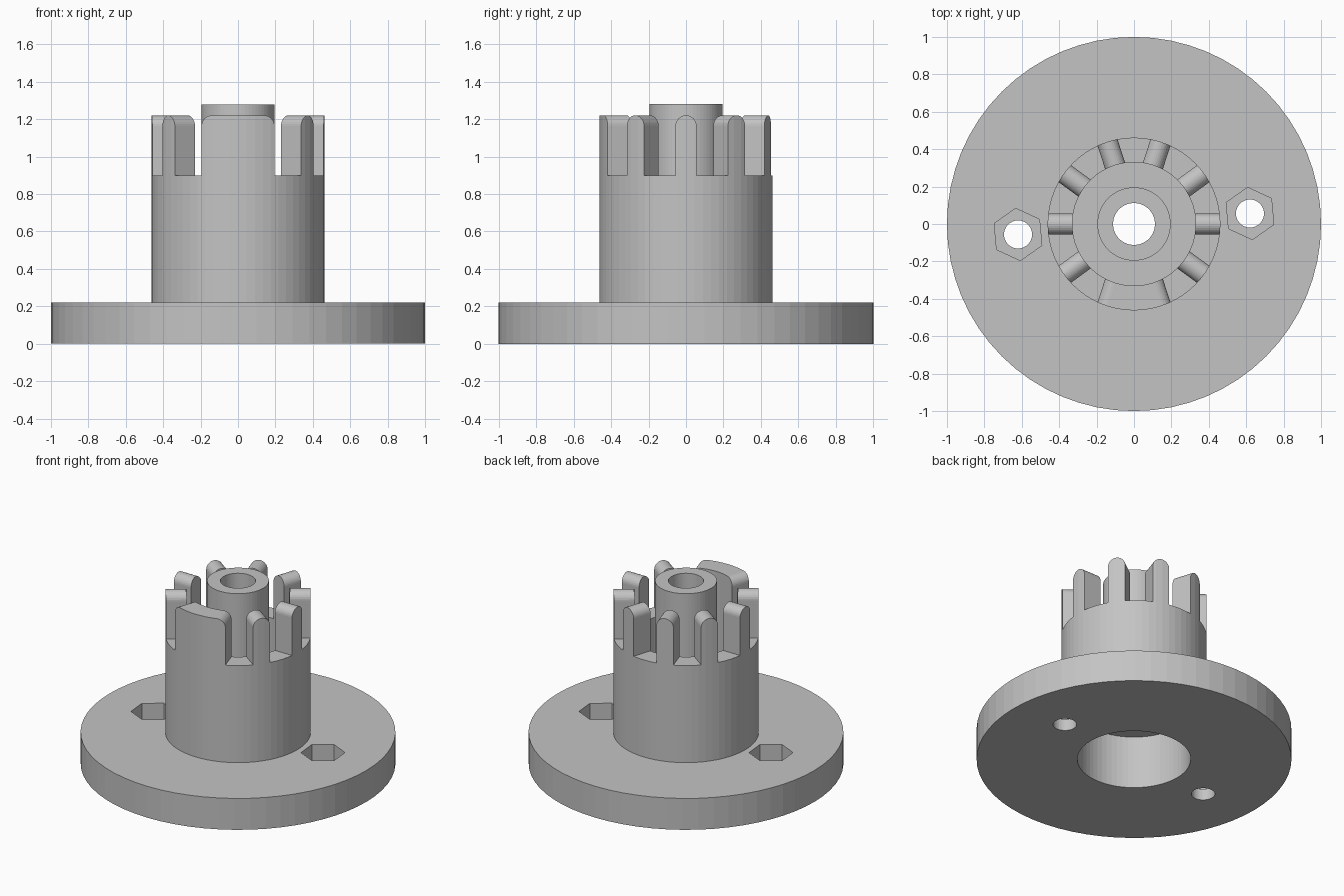
import bpy, bmesh
from math import cos, sin, pi, radians, atan2, hypot

SEGMENTS = 64
INNER, OUTER = 0.33, 0.462      # toothed sleeve radii
SHOULDER, TOOTH_TOP = 0.90, 1.22
TOOTH_HALF = 0.056

if "Cube" in bpy.data.objects:
    bpy.data.objects.remove(bpy.data.objects["Cube"])

grey = bpy.data.materials.new("plain grey")
grey.use_nodes = True
colour = (0.55, 0.55, 0.55, 1)
grey.diffuse_color = colour
grey.node_tree.nodes["Principled BSDF"].inputs["Base Color"].default_value = colour


def finish(bm, name):
    bmesh.ops.recalc_face_normals(bm, faces=bm.faces)
    mesh = bpy.data.meshes.new(name)
    bm.to_mesh(mesh)
    bm.free()
    mesh.materials.append(grey)
    obj = bpy.data.objects.new(name, mesh)
    bpy.context.collection.objects.link(obj)
    return obj


def lathe(name, profile):
    """Revolve a closed (radius, height) outline about z."""
    bm = bmesh.new()
    rings = []
    for i in range(SEGMENTS):
        a = 2 * pi * i / SEGMENTS
        rings.append([bm.verts.new((r * cos(a), r * sin(a), z)) for r, z in profile])
    n = len(profile)
    for i in range(SEGMENTS):
        p, q = rings[i], rings[(i + 1) % SEGMENTS]
        for j in range(n):
            k = (j + 1) % n
            bm.faces.new((p[j], q[j], q[k], p[k]))
    return finish(bm, name)


def prism(name, sides, radius, x, y, z0, z1, turn=0.0):
    bm = bmesh.new()
    ends = [[bm.verts.new((x + radius * cos(turn + 2 * pi * i / sides),
                           y + radius * sin(turn + 2 * pi * i / sides), z))
             for i in range(sides)] for z in (z0, z1)]
    for ring in ends:
        bm.faces.new(ring)
    for i in range(sides):
        j = (i + 1) % sides
        bm.faces.new((ends[0][i], ends[0][j], ends[1][j], ends[1][i]))
    return finish(bm, name)


def boolean(obj, cutter, operation):
    mod = obj.modifiers.new("cut", "BOOLEAN")
    mod.operation, mod.solver, mod.object = operation, "EXACT", cutter
    bpy.context.view_layer.objects.active = obj
    bpy.ops.object.modifier_apply(modifier=mod.name)


def tooth(name, start, end):
    """Round-topped radial block; a wide one spans from start to end angle."""
    spring = TOOTH_TOP - TOOTH_HALF
    right = [(-TOOTH_HALF, SHOULDER)]
    right += [(-TOOTH_HALF * cos(t * pi / 16), spring + TOOTH_HALF * sin(t * pi / 16))
              for t in range(9)]
    outline = [(start, s, z) for s, z in right]
    mirrored = [(end, -s, z) for s, z in reversed(right)]
    outline += mirrored if start != end else mirrored[1:]
    bm = bmesh.new()
    ends = [[bm.verts.new((r * cos(a) - s * sin(a), r * sin(a) + s * cos(a), z))
             for a, s, z in outline] for r in (0.25, 0.6)]
    for ring in ends:
        bm.faces.new(ring)
    for i in range(len(outline)):
        j = (i + 1) % len(outline)
        bm.faces.new((ends[0][i], ends[0][j], ends[1][j], ends[1][i]))
    bmesh.ops.triangulate(bm, faces=[f for f in bm.faces if len(f.verts) > 4])
    return finish(bm, name)


# Flange, sleeve and bored centre post in one turned body
body = lathe("flanged_body", [
    (0.36, 0), (1, 0), (1, 0.22), (OUTER, 0.22), (OUTER, SHOULDER),
    (INNER, SHOULDER), (INNER, 0.6), (0.196, 0.6), (0.196, 1.28),
    (0.112, 1.28), (0.112, 0.37), (0.36, 0.37)])

# Two bolt holes with hexagonal nut pockets
for side in (1, -1):
    x, y = 0.62 * side, 0.056 * side
    pocket = prism("nut_pocket_cutter", 6, 0.14, x, y, 0.08, 0.4, atan2(y, x) + pi / 2)
    hole = prism("bolt_hole_cutter", 32, 0.075, x, y, -0.1, 0.3)
    for cutter in (pocket, hole):
        boolean(body, cutter, "DIFFERENCE")
        bpy.data.objects.remove(cutter)

# Crown of teeth, trimmed to the sleeve wall; the front pair is merged into one
tube = lathe("sleeve_trimmer", [(INNER, 0.8), (OUTER, 0.8), (OUTER, 1.4), (INNER, 1.4)])
crown = [("tooth_%d" % (i + 1), radians(36 * i), radians(36 * i))
         for i in range(10) if i not in (7, 8)]
crown.append(("wide_front_tooth", radians(252), radians(288)))
for name, start, end in crown:
    boolean(tooth(name, start, end), tube, "INTERSECT")
bpy.data.objects.remove(tube)
